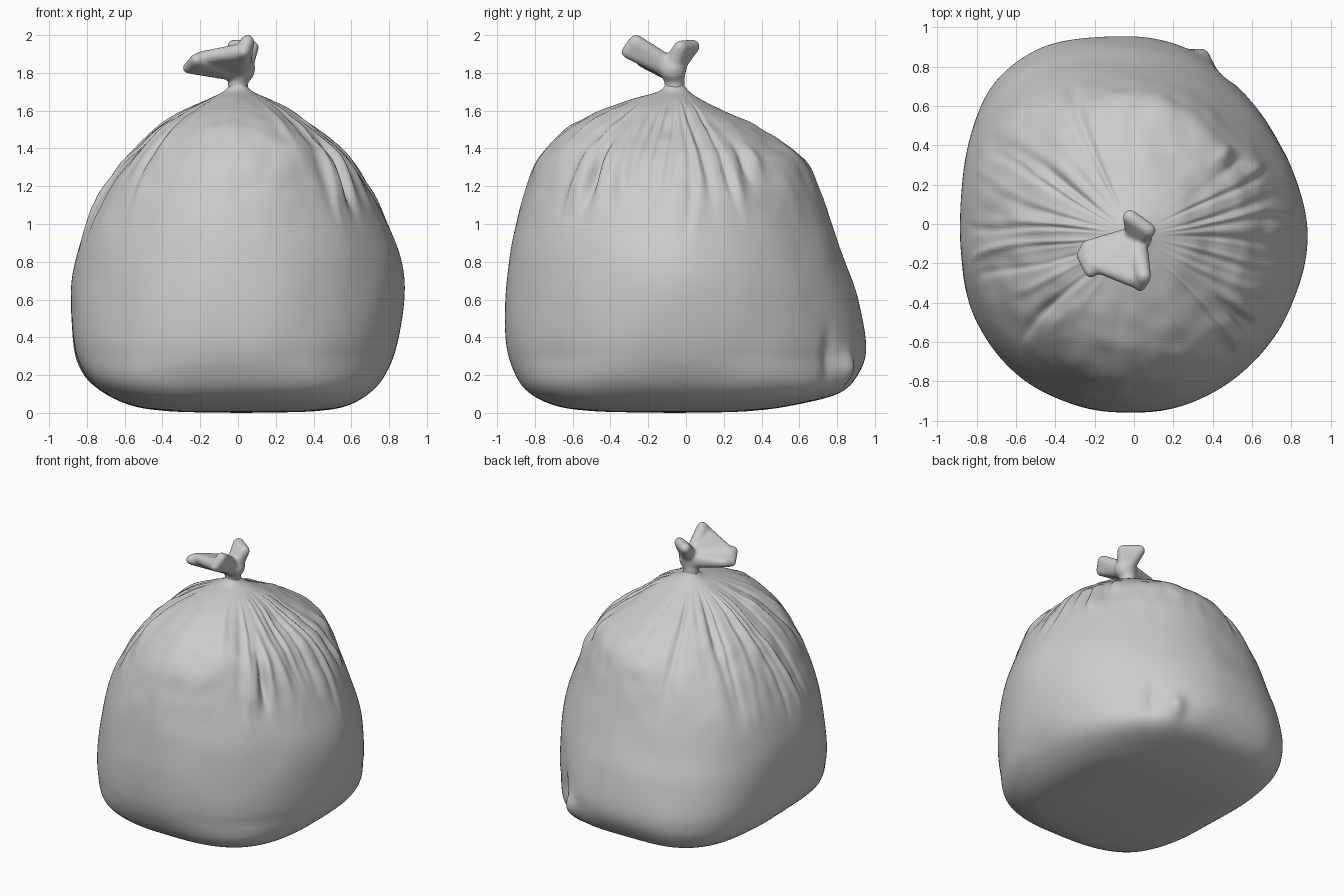
import bpy, bmesh, random
from math import sin, cos, pi, exp
from mathutils import Vector, noise

if "Cube" in bpy.data.objects:
    bpy.data.objects.remove(bpy.data.objects["Cube"])

random.seed(7)
AXIS_Y = -0.06

# Bag profile rows: height, reach to left, right, front, back (absolute)
ROWS = [
    (0.003, .22, .25, .30, .18),
    (0.010, .38, .42, .50, .34),
    (0.035, .55, .57, .68, .54),
    (0.10, .70, .69, .82, .80),
    (0.20, .81, .78, .90, .91),
    (0.35, .87, .84, .95, .955),
    (0.60, .885, .88, .96, .91),
    (0.80, .86, .865, .94, .84),
    (1.00, .80, .80, .90, .77),
    (1.20, .69, .70, .84, .70),
    (1.36, .57, .59, .77, .61),
    (1.50, .42, .42, .64, .40),
    (1.60, .27, .29, .45, .20),
    (1.66, .16, .17, .29, .08),
    (1.70, .08, .08, .15, .02),
    (1.74, .045, .045, .11, -.01),
    (1.79, .045, .045, .11, -.01),
]


def catmull(a, b, c, d, t):
    return 0.5 * (2*b + (c-a)*t + (2*a-5*b+4*c-d)*t*t + (3*b-a-3*c+d)*t**3)


def profile(u):
    i = min(int(u), len(ROWS) - 2)
    k = [ROWS[max(0, min(len(ROWS) - 1, i + j))] for j in (-1, 0, 1, 2)]
    return [catmull(*col, u - i) for col in zip(*k)]


def step(a, b, x):
    t = max(0, min(1, (x - a) / (b - a)))
    return t * t * (3 - 2 * t)


def wrap(a):
    return (a + pi) % (2 * pi) - pi


# Gathered pleats: angle, width, depth, lower end; mostly on the two sides
pleats = []
for side in (0, pi):
    for i in range(19):
        pleats.append((side + random.gauss(0, .45), random.uniform(.022, .055),
                       random.uniform(-.019, .017), random.uniform(.75, 1.25)))
for i in range(18):
    pleats.append((random.uniform(-pi, pi), random.uniform(.03, .06),
                   random.uniform(-.010, .008), random.uniform(1.1, 1.4)))

# Deep local creases and bumps: angle, height, angular width, height width, depth
dents = [(-.66, 1.27, .035, .13, -.050), (-.58, 1.30, .04, .14, .022),
         (-.76, 1.22, .05, .14, .020), (.50, 1.22, .05, .10, .022),
         (.62, 1.32, .04, .08, -.025), (.74, 1.35, .05, .07, .015),
         (-2.45, 1.40, .05, .08, -.025), (-2.30, 1.45, .06, .07, .018),
         (1.21, .24, .06, .08, .045), (1.05, .30, .05, .12, -.025)]


def wrinkle(co, ang):
    z = co.z
    d = 0.0
    for a, w, amp, low in pleats:
        q = wrap(ang - a - .04 * sin(z * 5 + a * 9)) / w
        if abs(q) < 4:
            d += amp * exp(-q*q) * step(low, low + .3, z) * (1 - step(1.52, 1.69, z))
    for a, h, w, s, amp in dents:
        q = (wrap(ang - a) / w)**2 + ((z - h) / s)**2
        if q < 12:
            d += amp * exp(-q)
    body = step(.03, .2, z) * (1 - step(1.5, 1.7, z))
    d += .007 * noise.noise(co * 3.5) * body
    d += .009 * noise.noise(Vector((co.x*9, co.y*9, z*6))) * body * step(.8, 1.3, z)
    return d


# Bag body
bm = bmesh.new()
SEG, RINGS = 288, 150
# squareness of each corner (back-right, back-left, front-left, front-right),
# how much squarer each gets near the floor, and its value near the tie
POWER = (1.76, 2.6, 2.02, 1.88)
FLOOR = (.2, .5, .45, .3)
TOP = (2.0, 2.0, 1.95, 2.2)
rings, angles = [], []
for r in range(RINGS + 1):
    z, l, rt, f, b = profile(r / RINGS * (len(ROWS) - 1))
    f, b = f + AXIS_Y, b - AXIS_Y
    round_off = step(1.0, 1.6, z)
    ring = []
    for s in range(SEG):
        a = 2 * pi * s / SEG
        c, n = cos(a), sin(a)
        q = int(4 * s / SEG)
        p = POWER[q] + FLOOR[q] * (1 - step(.1, .75, z)) + .8 * (1 - step(.0, .32, z))
        p += (TOP[q] - p) * round_off
        rx, ry = (rt if c > 0 else l), (b if n > 0 else f)
        rad = ((abs(c) / rx)**p + (abs(n) / ry)**p) ** (-1 / p)
        ring.append(bm.verts.new((rad * c, rad * n + AXIS_Y, max(0, z))))
        angles.append(a)
    rings.append(ring)
for lo, hi in zip(rings, rings[1:]):
    for s in range(SEG):
        t = (s + 1) % SEG
        bm.faces.new((lo[s], lo[t], hi[t], hi[s]))
base = bm.verts.new((0.02, AXIS_Y, 0))
tip = bm.verts.new((0, AXIS_Y, 1.79))
for s in range(SEG):
    t = (s + 1) % SEG
    bm.faces.new((base, rings[0][t], rings[0][s]))
    bm.faces.new((tip, rings[-1][s], rings[-1][t]))
bm.normal_update()
verts = [v for ring in rings for v in ring]
moves = [v.normal * wrinkle(v.co, a) for v, a in zip(verts, angles)]
for v, m in zip(verts, moves):
    v.co += m
me = bpy.data.meshes.new("bag_body")
bm.to_mesh(me)
bm.free()
me.shade_smooth()
bpy.context.collection.objects.link(bpy.data.objects.new("bag_body", me))

# Tied top: hulls around small balls, fused into one soft knot
LOBES = [
    [(0, -.06, 1.71, .055), (0, -.06, 1.76, .055)],                    # neck
    [(0, -.06, 1.76, .05), (.02, -.07, 1.82, .075)],                   # core
    [(-.02, -.08, 1.82, .065), (-.265, -.16, 1.825, .03),
     (-.22, -.24, 1.87, .035), (-.24, -.11, 1.835, .03)],              # left wing
    [(-.20, -.21, 1.88, .035), (0, -.28, 1.91, .045),
     (0, -.09, 1.83, .06), (-.08, -.13, 1.86, .05)],                   # web
    [(.01, -.09, 1.83, .06), (.05, -.265, 1.965, .04),
     (.03, -.31, 1.91, .035), (.03, -.20, 1.89, .045)],                # front lobe
    [(.02, -.07, 1.83, .06), (-.02, .035, 1.94, .04),
     (.075, -.03, 1.935, .038)],                                       # back lobe
]
bm = bmesh.new()
for lobe in LOBES:
    part = bmesh.new()
    for x, y, z, r in lobe:
        new = bmesh.ops.create_icosphere(part, subdivisions=2, radius=r)["verts"]
        bmesh.ops.translate(part, verts=new, vec=(x, y, z))
    pts = [v.co.copy() for v in part.verts]
    part.free()
    hull = bmesh.ops.convex_hull(bm, input=[bm.verts.new(p) for p in pts])
    junk = {g for g in hull["geom_interior"] if isinstance(g, bmesh.types.BMVert)}
    bmesh.ops.delete(bm, geom=list(junk), context='VERTS')
bmesh.ops.recalc_face_normals(bm, faces=bm.faces)
me = bpy.data.meshes.new("tied_top")
bm.to_mesh(me)
bm.free()
me.shade_smooth()
knot = bpy.data.objects.new("tied_top", me)
bpy.context.collection.objects.link(knot)
rm = knot.modifiers.new("fuse", 'REMESH')
rm.mode = 'VOXEL'
rm.voxel_size = 0.01
rm.use_smooth_shade = True
sm = knot.modifiers.new("soften", 'SMOOTH')
sm.factor = 0.5
sm.iterations = 14
